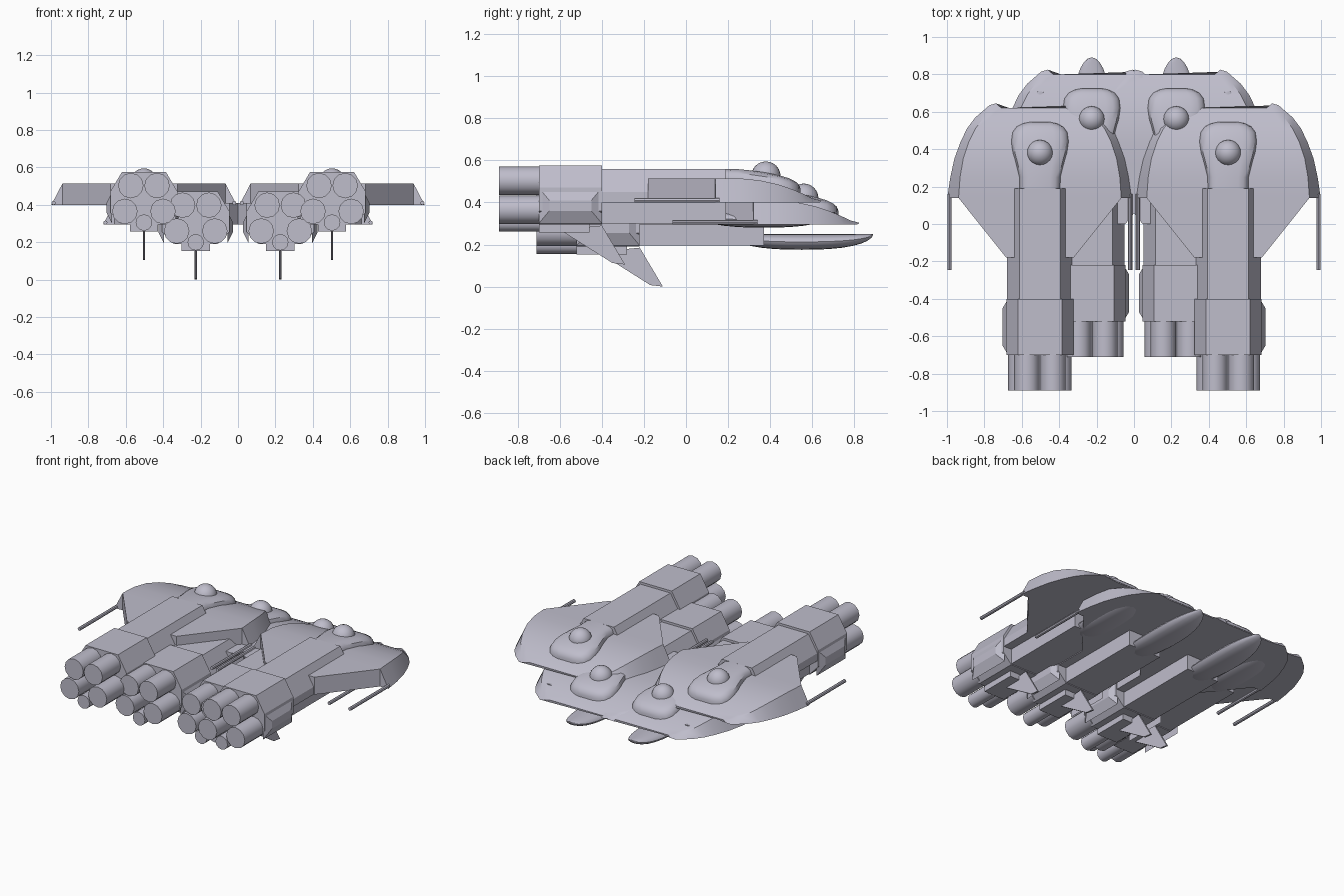
import bpy, bmesh, math
from mathutils import Matrix

cube = bpy.data.objects.get("Cube")
if cube:
    bpy.data.objects.remove(cube)

hull = bpy.data.materials.new("lavender_grey")
hull.use_nodes = True
hull.diffuse_color = (0.52, 0.51, 0.6, 1)
hull.node_tree.nodes["Principled BSDF"].inputs["Base Color"].default_value = (0.52, 0.51, 0.6, 1)

# The four craft: name, x, y shift, z shift
CRAFT = [("upper_left", 0.503, 0, 0), ("upper_right", -0.503, 0, 0),
         ("lower_left", 0.226, 0.18, -0.105), ("lower_right", -0.226, 0.18, -0.105)]


def place(name, bm, smooth=False):
    """Turn a bmesh into one part on each of the four craft."""
    bmesh.ops.recalc_face_normals(bm, faces=bm.faces)
    mesh = bpy.data.meshes.new(name)
    bm.to_mesh(mesh)
    bm.free()
    mesh.materials.append(hull)
    for i, (craft, x, y, z) in enumerate(CRAFT):
        ob = bpy.data.objects.new(craft + "_" + name, mesh)
        ob.location = (x, y, z)
        bpy.context.collection.objects.link(ob)
        if smooth and i == 0:
            bpy.ops.object.select_all(action='DESELECT')
            ob.select_set(True)
            bpy.context.view_layer.objects.active = ob
            bpy.ops.object.shade_smooth_by_angle(angle=math.radians(35))


def loft(bm, rings):
    """Skin closed rings of equal length and cap both ends."""
    rows = [[bm.verts.new(p) for p in ring] for ring in rings]
    n = len(rows[0])
    for a, b in zip(rows, rows[1:]):
        for i in range(n):
            j = (i + 1) % n
            bm.faces.new((a[i], a[j], b[j], b[i]))
    bm.faces.new(rows[0])
    bm.faces.new(rows[-1])


def mirrored(half):
    """Full section from its right half, listed top to bottom."""
    return half + [(-x, z) for x, z in reversed(half)]


def prism(name, half, y0, y1):
    bm = bmesh.new()
    loft(bm, [[(x, y, z) for x, z in mirrored(half)] for y in (y0, y1)])
    place(name, bm)


# Fuselage and rear engine block
prism("fuselage", [(.11, .56), (.175, .45), (.175, .40), (.118, .40), (.118, .30)], -.42, .19)
prism("engine_block", [(.118, .575), (.18, .47), (.18, .36), (.118, .295)], -.70, -.40)
prism("belly_box", [(.118, .30), (.075, .295), (.075, .258)], -.70, -.46)

# Side housings that flare out of the engine block
bm = bmesh.new()
for s in (1, -1):
    loft(bm, [[(s * .17, -.70, .30), (s * .17, -.40, .30), (s * .17, -.40, .47), (s * .17, -.70, .47)],
              [(s * .20, -.65, .36), (s * .20, -.45, .36), (s * .20, -.45, .41), (s * .20, -.65, .41)]])
place("side_housings", bm)

# Wing: sections from the rear to the nose, (y, bottom width, top width, top height)
WING = [(-.18, .18, .18, .515), (.139, .435, .435, .515), (.14, .495, .435, .515),
        (.25, .479, .427, .515), (.35, .457, .41, .505), (.44, .424, .38, .485),
        (.51, .39, .345, .461), (.57, .345, .30, .435), (.60, .31, .27, .42),
        (.62, .27, .235, .408)]
bm = bmesh.new()
rings = []
for y, w, t, z in WING:
    tip = .025 if y == .62 else 0
    half = [(t * .45, y, z), (t * .88, y, z), (t, y + tip, z), (w, y + tip * .6, .40), (t * .7, y, .40)]
    rings.append(half + [(-a, b, c) for a, b, c in reversed(half)])
loft(bm, rings)
place("wing", bm, True)

# Cockpit fairing: (y, half width, top height)
FAIRING = [(.185, .108, .56), (.25, .11, .558), (.31, .125, .552), (.38, .145, .542), (.44, .153, .53),
           (.49, .146, .515), (.52, .125, .50), (.537, .095, .485), (.545, .06, .465)]
bm = bmesh.new()
rings = []
for y, w, z in FAIRING:
    half = [(w * .5, z), (w * .75, z - .006), (w * .92, z - .02), (w, z - .045), (w, .42)]
    rings.append([(x, y, h) for x, h in mirrored(half)])
loft(bm, rings)
place("cockpit_fairing", bm, True)

# Cockpit dome
bm = bmesh.new()
bmesh.ops.create_uvsphere(bm, u_segments=20, v_segments=12, radius=.07,
                          matrix=Matrix.Translation((0, .38, .525)))
place("cockpit_dome", bm, True)

# Chin pod: flat-topped, rounded at both ends
bm = bmesh.new()
rings = []
for k in range(17):
    t = -math.cos(math.pi * k / 16) * .999
    r = math.sqrt(1 - abs(t) ** 2.5)
    rings.append([(.10 * r * math.cos(a), .37 + .34 * t, .355 - .0375 * r + .0375 * r * math.sin(a))
                  for a in (math.tau * i / 16 for i in range(16))])
loft(bm, rings)
place("chin_pod", bm, True)


def tube(bm, x, z, radius, y0, y1, sides):
    matrix = Matrix.Translation((x, (y0 + y1) / 2, z)) @ Matrix.Rotation(math.pi / 2, 4, 'X')
    bmesh.ops.create_cone(bm, cap_ends=True, segments=sides, radius1=radius, radius2=radius,
                          depth=y1 - y0, matrix=matrix)


# Five engine nozzles
bm = bmesh.new()
for x, z, r in [(.07, .503, .068), (-.07, .503, .068), (.102, .365, .068), (-.102, .365, .068), (0, .305, .044)]:
    tube(bm, x, z, r, -.89, -.68, 12)
place("engine_nozzles", bm, True)

# Wingtip guns
bm = bmesh.new()
for s in (1, -1):
    tube(bm, s * .483, .41, .011, -.245, .16, 8)
place("wingtip_guns", bm, True)

# Ventral fin
bm = bmesh.new()
fin = [(-.60, .27), (-.40, .29), (-.29, .105), (-.35, .112)]
loft(bm, [[(x, y, z) for y, z in fin] for x in (-.006, .006)])
place("ventral_fin", bm)
